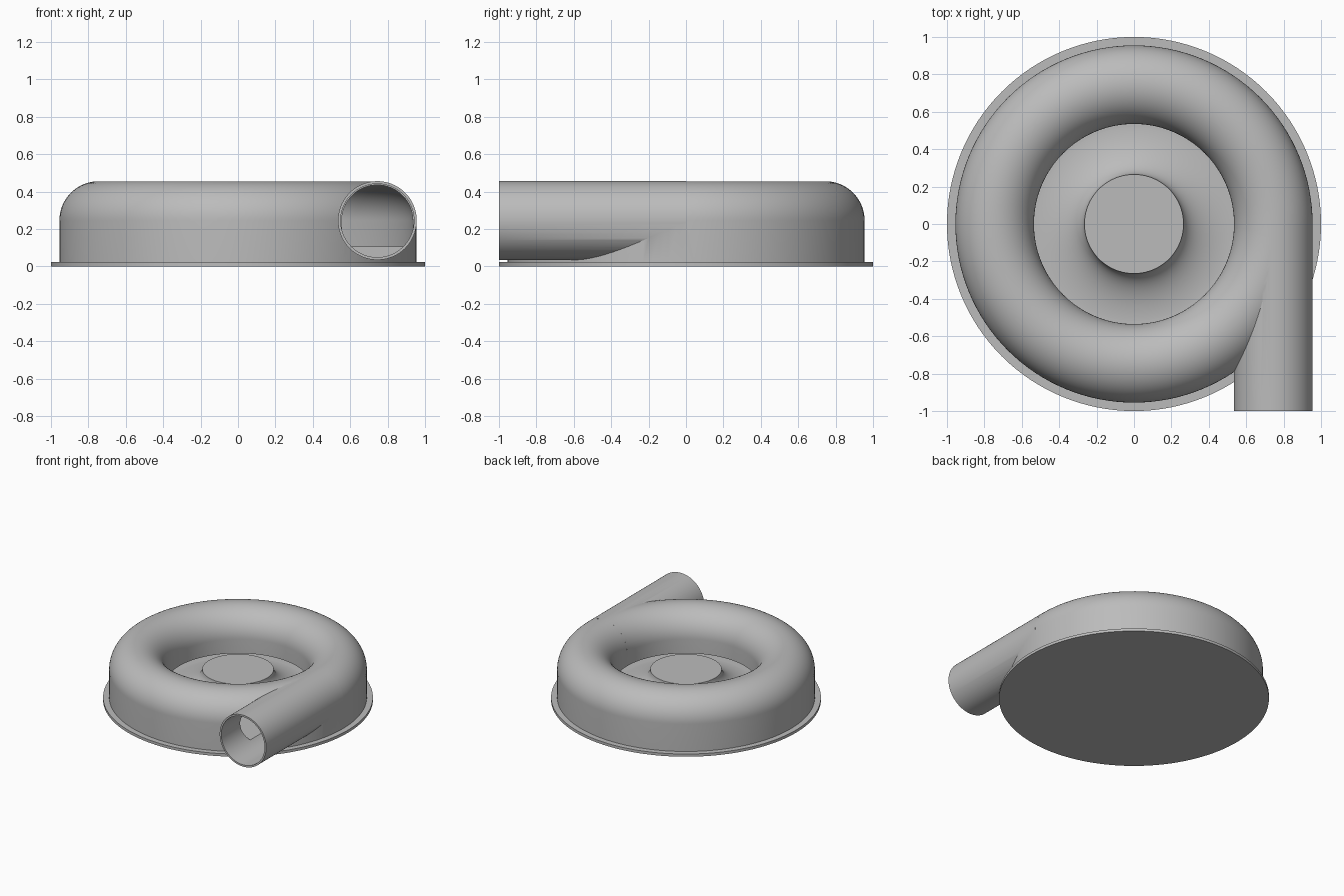
import bpy, bmesh
from math import cos, sin, pi, radians
from mathutils import Matrix, Vector

cube = bpy.data.objects.get("Cube")
if cube:
    bpy.data.objects.remove(cube, do_unlink=True)

GREY = (0.5, 0.5, 0.5, 1)
metal = bpy.data.materials.new("plain_grey")
metal.use_nodes = True
metal.diffuse_color = GREY
metal.node_tree.nodes["Principled BSDF"].inputs["Base Color"].default_value = GREY

RING, MID, TUBE = 0.745, 0.245, 0.21   # volute ring radius, centre height, tube radius
BORE, CAVITY, FLOOR, LIP = 0.196, 0.19, 0.105, 0.13
SEGMENTS = 128


def add_object(name, bm):
    bmesh.ops.recalc_face_normals(bm, faces=bm.faces)
    mesh = bpy.data.meshes.new(name)
    bm.to_mesh(mesh)
    bm.free()
    mesh.materials.append(metal)
    obj = bpy.data.objects.new(name, mesh)
    bpy.context.collection.objects.link(obj)
    return obj


def arc(cx, cz, rx, rz, start, end, steps=24):
    angles = [radians(start + (end - start) * i / steps) for i in range(steps + 1)]
    return [(cx + rx * cos(a), cz + rz * sin(a)) for a in angles]


def revolve(name, profile, closed=False):
    bm = bmesh.new()
    verts = [bm.verts.new((r, 0, z)) for r, z in profile]
    edges = [bm.edges.new(pair) for pair in zip(verts, verts[1:])]
    if closed:
        edges.append(bm.edges.new((verts[-1], verts[0])))
    bmesh.ops.spin(bm, geom=verts + edges, cent=(0, 0, 0), axis=(0, 0, 1),
                   angle=2 * pi, steps=SEGMENTS, use_duplicate=False)
    bmesh.ops.remove_doubles(bm, verts=bm.verts, dist=0.00005)
    return add_object(name, bm)


def pipe(name, radius, y0, y1):
    bm = bmesh.new()
    place = Matrix.Translation(Vector((RING, (y0 + y1) / 2, MID))) @ Matrix.Rotation(pi / 2, 4, "X")
    bmesh.ops.create_cone(bm, cap_ends=True, segments=96, radius1=radius,
                          radius2=radius, depth=y1 - y0, matrix=place)
    return add_object(name, bm)


def combine(target, tool, operation):
    mod = target.modifiers.new(operation, "BOOLEAN")
    mod.operation, mod.solver, mod.object = operation, "EXACT", tool
    graph = bpy.context.evaluated_depsgraph_get()
    result = bpy.data.meshes.new_from_object(target.evaluated_get(graph))
    target.modifiers.clear()
    target.data = result
    bpy.data.objects.remove(tool, do_unlink=True)


# Round mounting flange
flange = revolve("mounting_flange", [(0, 0), (1, 0), (1, 0.022), (0, 0.022)])

# Domed ring wall with the flared centre hub inside it
outer = RING + TUBE
inner = RING - TUBE
hub_flare = arc(inner, 0.25, 0.27, 0.25 - FLOOR, 270, 180, 16)
housing = revolve("volute_housing",
                  [(0, 0.01), (outer, 0.01)] + arc(RING, MID, TUBE, TUBE, 0, 180, 40)
                  + hub_flare + [(0, 0.25)])

# Tangential outlet pipe
combine(housing, pipe("outlet_pipe", TUBE + 0.0005, -1, 0), "UNION")

# Hollow flow channel, open to the centre through a narrow slot
channel = ([(0.52, FLOOR), (RING + CAVITY, FLOOR)]
           + arc(RING, MID, CAVITY, CAVITY, 0, 180, 32)
           + [(RING - CAVITY, LIP), (0.52, LIP)])
combine(housing, revolve("flow_channel_cutter", channel, closed=True), "DIFFERENCE")
combine(housing, pipe("outlet_bore_cutter", BORE, -1.1, -0.01), "DIFFERENCE")

# Smooth curved surfaces, crisp rims
bpy.ops.object.select_all(action="DESELECT")
for part in (flange, housing):
    part.select_set(True)
bpy.context.view_layer.objects.active = housing
bpy.ops.object.shade_smooth_by_angle(angle=radians(30))
